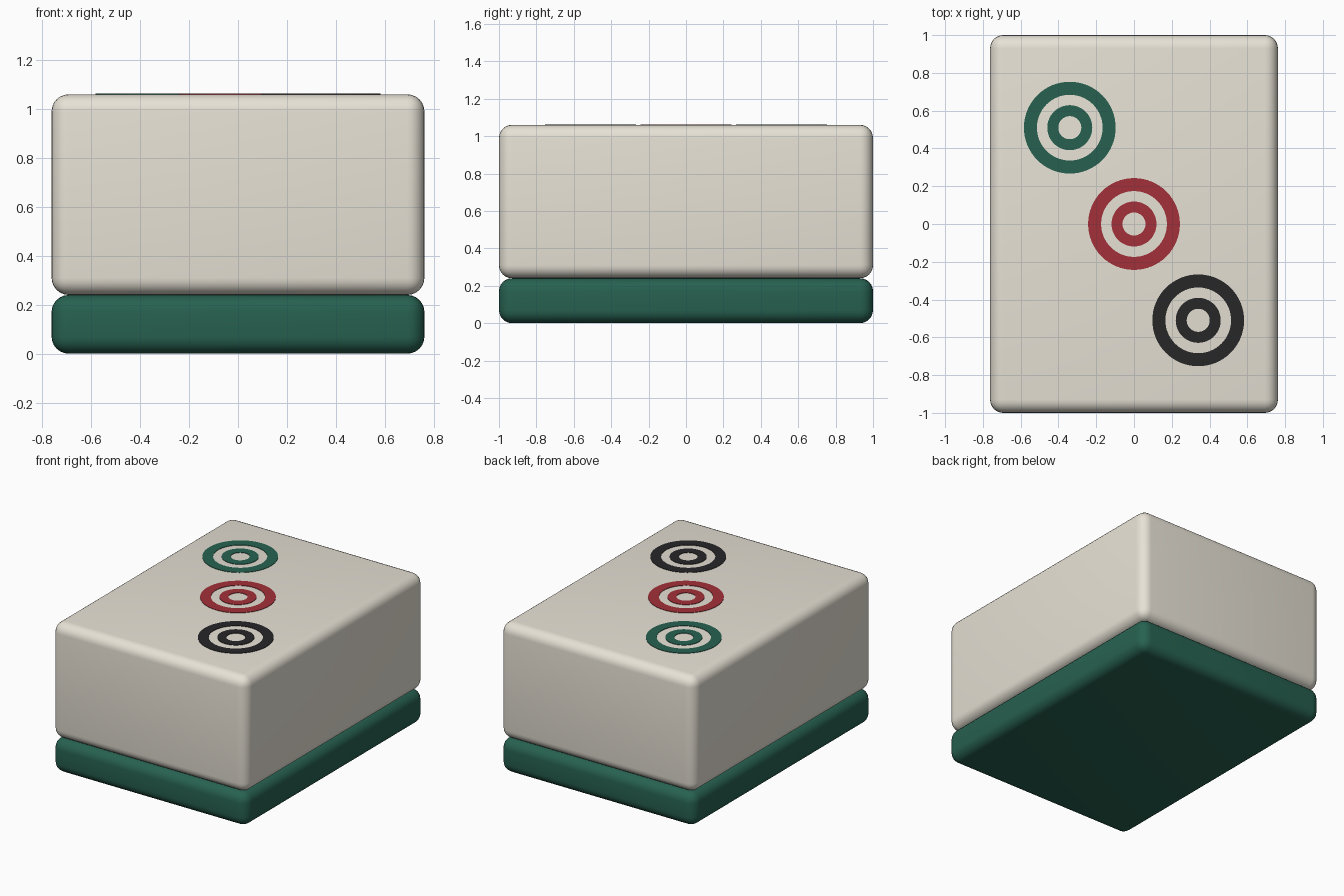
import bpy, bmesh, math

if "Cube" in bpy.data.objects:
    bpy.data.objects.remove(bpy.data.objects["Cube"])


def material(name, rgb):
    m = bpy.data.materials.new(name)
    m.diffuse_color = (*rgb, 1)
    m.use_nodes = True
    m.node_tree.nodes["Principled BSDF"].inputs["Base Color"].default_value = m.diffuse_color
    return m


IVORY = material("ivory", (0.80, 0.76, 0.67))
GREEN = material("green", (0.02, 0.12, 0.08))
RED = material("red", (0.36, 0.03, 0.04))
BLACK = material("black", (0.02, 0.02, 0.022))


def finish(bm, name, mat):
    bmesh.ops.recalc_face_normals(bm, faces=bm.faces)
    mesh = bpy.data.meshes.new(name)
    bm.to_mesh(mesh)
    bm.free()
    mesh.materials.append(mat)
    ob = bpy.data.objects.new(name, mesh)
    bpy.context.collection.objects.link(ob)
    bpy.ops.object.select_all(action='DESELECT')
    bpy.context.view_layer.objects.active = ob
    ob.select_set(True)
    bpy.ops.object.shade_smooth_by_angle(angle=math.radians(35))
    return ob


def rounded_block(name, z0, z1, mat, radius=0.07):
    bm = bmesh.new()
    bmesh.ops.create_cube(bm, size=1)
    for v in bm.verts:
        v.co.x *= 1.524
        v.co.y *= 2.0
        v.co.z = (z0 + z1) / 2 + v.co.z * (z1 - z0)
    bmesh.ops.bevel(bm, geom=bm.edges[:], offset=radius, segments=6,
                    profile=0.5, affect='EDGES', clamp_overlap=True)
    return finish(bm, name, mat)


def ring(name, x, y, r_out, r_in, mat, z0=1.05, z1=1.063, n=64):
    bm = bmesh.new()
    section = [(r_out, z0), (r_out, z1), (r_in, z1), (r_in, z0)]
    loops = [[bm.verts.new((x + r * math.cos(2 * math.pi * i / n),
                            y + r * math.sin(2 * math.pi * i / n), z))
              for i in range(n)] for r, z in section]
    for k in range(4):
        a, b = loops[k], loops[(k + 1) % 4]
        for i in range(n):
            j = (i + 1) % n
            bm.faces.new((a[i], a[j], b[j], b[i]))
    return finish(bm, name, mat)


# Two-layer tile
rounded_block("tile_back", 0.0, 0.24, GREEN)
rounded_block("tile_body", 0.24, 1.06, IVORY)

# Three diagonal circle marks, each two concentric inlaid rings
for label, x, y, mat in (("green", -0.34, 0.51, GREEN),
                         ("red", 0.0, 0.0, RED),
                         ("black", 0.34, -0.51, BLACK)):
    ring(label + "_outer_ring", x, y, 0.243, 0.174, mat)
    ring(label + "_inner_ring", x, y, 0.119, 0.061, mat)
